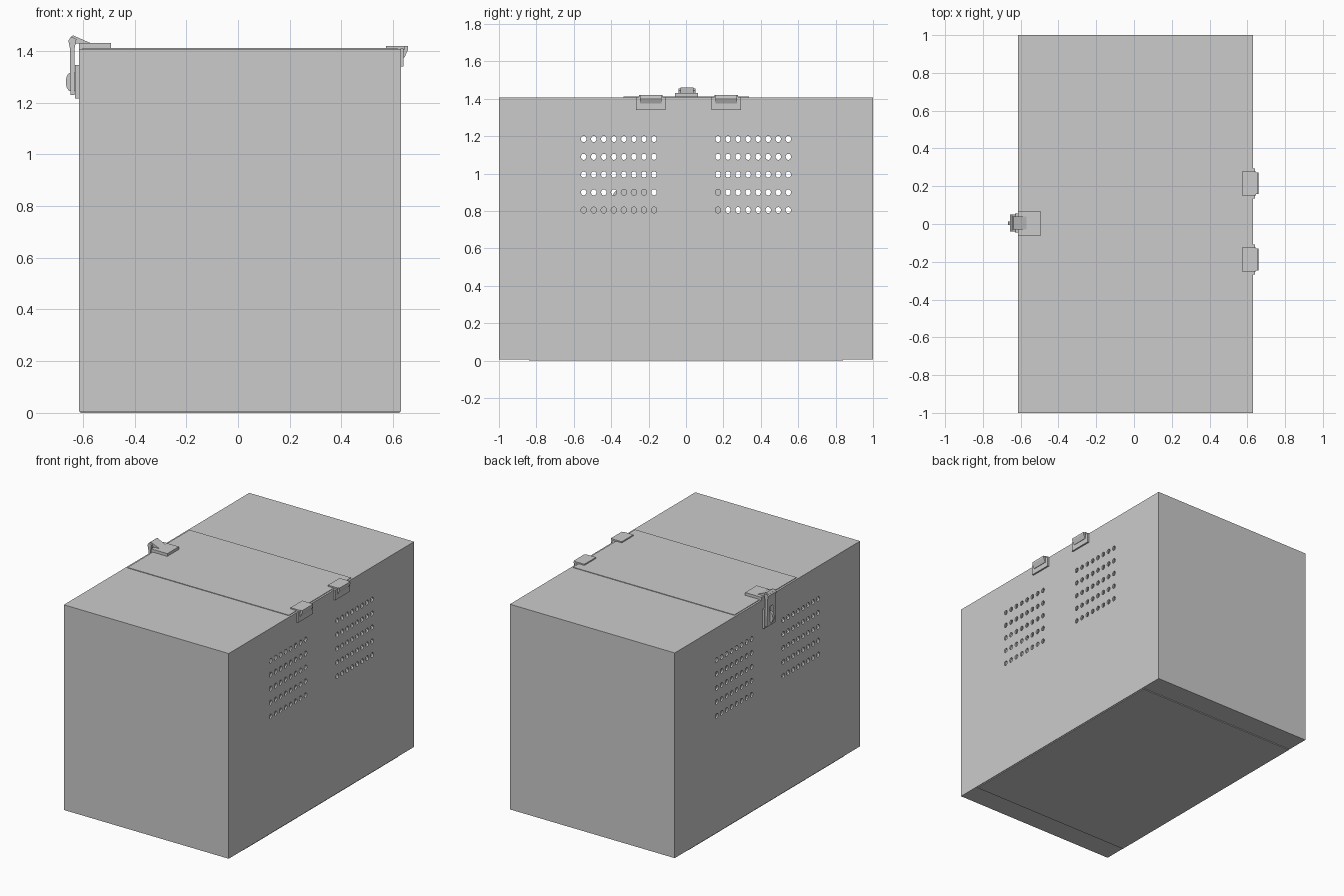
import bpy, bmesh, math
from mathutils import Matrix, Vector

if "Cube" in bpy.data.objects:
    bpy.data.objects.remove(bpy.data.objects["Cube"])


def finish(name, bm):
    bmesh.ops.recalc_face_normals(bm, faces=bm.faces)
    me = bpy.data.meshes.new(name)
    bm.to_mesh(me)
    bm.free()
    ob = bpy.data.objects.new(name, me)
    bpy.context.collection.objects.link(ob)
    return ob


def add_box(bm, lo, hi):
    lo, hi = Vector(lo), Vector(hi)
    m = Matrix.Translation((lo + hi) / 2) @ Matrix.Diagonal((*(hi - lo), 1))
    return bmesh.ops.create_cube(bm, size=1, matrix=m)["verts"]


def box(name, lo, hi):
    bm = bmesh.new()
    add_box(bm, lo, hi)
    return finish(name, bm)


def prism(name, pts, axis, a, b):
    """Extrude a profile along x (points are y,z) or along y (points are x,z)."""
    bm = bmesh.new()
    place = (lambda p: (a, p[0], p[1])) if axis == "x" else (lambda p: (p[0], a, p[1]))
    face = bm.faces.new([bm.verts.new(place(p)) for p in pts])
    ext = bmesh.ops.extrude_face_region(bm, geom=[face])["geom"]
    step = (b - a, 0, 0) if axis == "x" else (0, b - a, 0)
    bmesh.ops.translate(bm, vec=step, verts=[v for v in ext if isinstance(v, bmesh.types.BMVert)])
    return finish(name, bm)


def cut(ob, cutter):
    mod = ob.modifiers.new("cut", "BOOLEAN")
    mod.operation = "DIFFERENCE"
    mod.solver = "EXACT"
    mod.object = cutter
    bpy.context.view_layer.objects.active = ob
    bpy.ops.object.modifier_apply(modifier=mod.name)
    bpy.data.objects.remove(cutter)


X0, X1, TOP, T = -0.615, 0.63, 1.407, 0.012

# hollow case
case = box("case", (X0, -1, 0.006), (X1, 1, TOP))
cut(case, box("cavity", (X0 + T, -1 + T, 0.006 + T), (X1 - T, 1 - T, TOP - T)))

# ventilation holes through both long walls
bm = bmesh.new()
for side in (-1, 1):
    for col in range(8):
        for row in range(5):
            pos = (0, side * (0.171 + col * 0.0537), 0.805 + row * 0.095)
            m = (Matrix.Translation(pos) @ Matrix.Diagonal((1, 0.0145, 0.0165, 1))
                 @ Matrix.Rotation(math.pi / 2, 4, "Y"))
            bmesh.ops.create_cone(bm, cap_ends=True, segments=14, radius1=1,
                                  radius2=1, depth=2, matrix=m)
cut(case, finish("hole_cutter", bm))

# raised lid and shallow base plate
box("lid", (-0.602, -0.333, TOP - 0.004), (0.617, 0.338, TOP + 0.004))
box("base_plate", (X0 + 0.005, -0.84, 0), (X1 - 0.005, 0.84, 0.008))

# contents glimpsed through the lower holes
prism("contents", [(-0.7, 0.02), (-0.6, 0.83), (-0.41, 0.86), (-0.36, 0.93), (-0.21, 0.93),
                   (-0.18, 0.87), (0.14, 0.87), (0.15, 0.93), (0.19, 0.93), (0.2, 0.02)],
      "x", -0.3, 0.3)

# hinges along the right edge
for i, y in enumerate((-0.188, 0.215)):
    box(f"hinge_top_leaf_{i}", (0.573, y - 0.063, TOP - 0.002), (0.645, y + 0.063, 1.419))
    box(f"hinge_side_leaf_{i}", (X1 - 0.002, y - 0.079, 1.34), (0.641, y + 0.079, 1.409))
    prism(f"hinge_knuckle_{i}", [(0.632, 1.419), (0.657, 1.419), (0.658, 1.405),
                                 (0.644, 1.375), (0.632, 1.375)], "y", y - 0.057, y + 0.057)

# latch: lid plate, hooked top, slotted strap, wall plate and turning tab
box("latch_lid_plate", (X0, -0.06, TOP - 0.002), (-0.492, 0.065, 1.43))
prism("latch_hook", [(-0.65, 1.45), (-0.638, 1.46), (-0.57, 1.43), (-0.615, 1.428),
                     (-0.64, 1.43)], "y", -0.03, 0.04)
strap = prism("latch_strap", [(-0.632, 1.23), (-0.648, 1.23), (-0.65, 1.41), (-0.656, 1.44),
                              (-0.645, 1.455), (-0.625, 1.445), (-0.632, 1.41)],
              "y", -0.04, 0.05)
cut(strap, box("slot_cutter", (-0.7, -0.012, 1.25), (-0.6, 0.022, 1.36)))
box("latch_wall_plate", (-0.63, -0.045, 1.215), (X0 + 0.002, 0.055, 1.345))
tab = [(-0.62, 1.245), (-0.645, 1.245)]
tab += [(-0.645 - 0.021 * math.sin(a), 1.28 - 0.037 * math.cos(a))
        for a in (math.pi * k / 10 for k in range(1, 10))]
tab += [(-0.645, 1.317), (-0.62, 1.317)]
prism("latch_tab", tab, "y", -0.004, 0.014)
